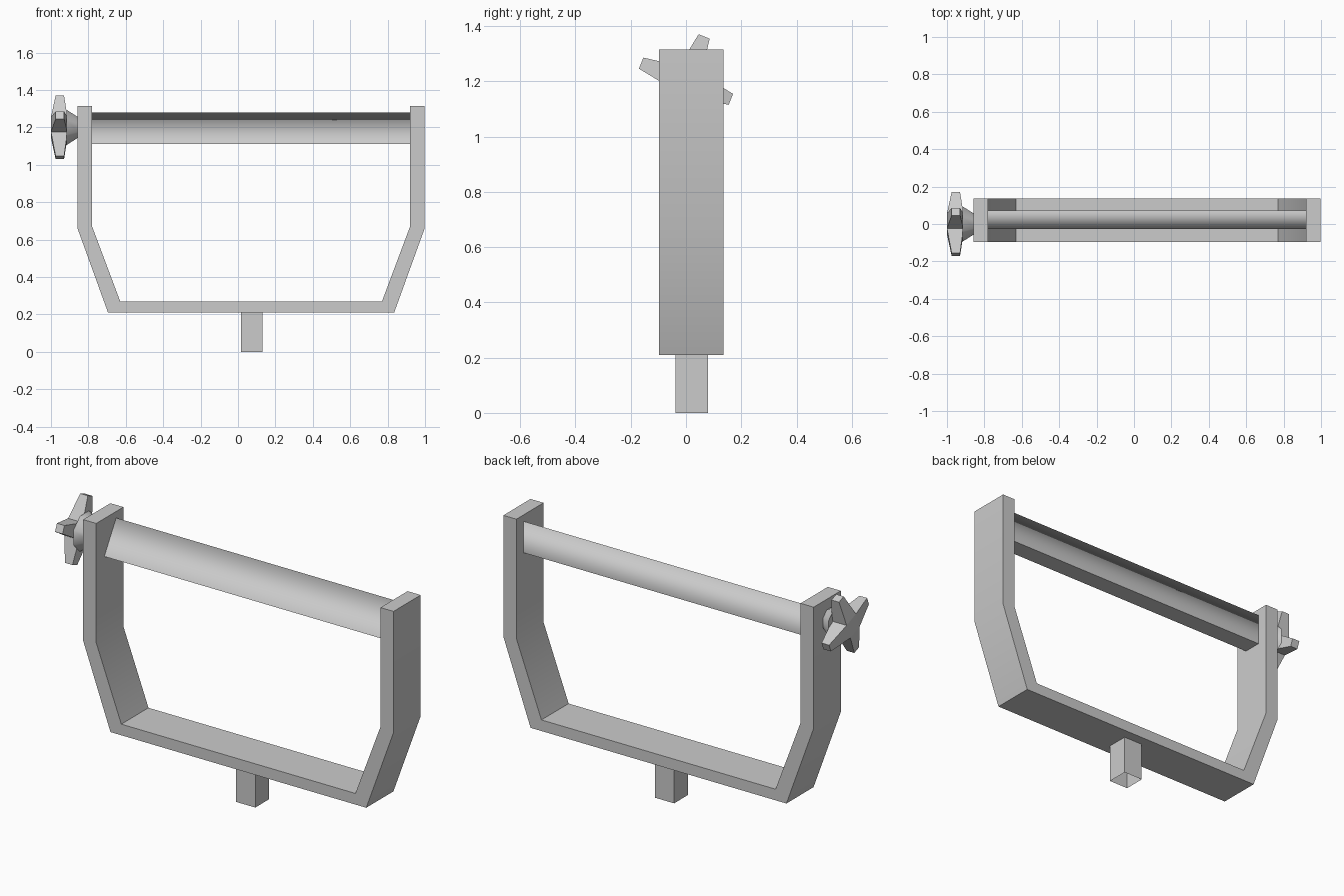
import bpy, bmesh, math

if "Cube" in bpy.data.objects:
    bpy.data.objects.remove(bpy.data.objects["Cube"])


def finish(name, bm, angle=None):
    bmesh.ops.recalc_face_normals(bm, faces=bm.faces)
    me = bpy.data.meshes.new(name)
    bm.to_mesh(me)
    bm.free()
    ob = bpy.data.objects.new(name, me)
    bpy.context.collection.objects.link(ob)
    if angle is not None:
        me.shade_smooth()
        me.set_sharp_from_angle(angle=math.radians(angle))
    return ob


def loft(bm, ring_a, ring_b, cap_a=True, cap_b=True):
    """Join two equal point rings with quads, optionally capping the ends."""
    a = [bm.verts.new(p) for p in ring_a]
    b = [bm.verts.new(p) for p in ring_b]
    n = len(a)
    sides = [bm.faces.new((a[i], a[(i + 1) % n], b[(i + 1) % n], b[i])) for i in range(n)]
    if cap_a:
        bm.faces.new(a)
    if cap_b:
        bm.faces.new(b)
    return a, b, sides


# U-shaped yoke: half profile mirrored about its own centre line
CX = 0.07
outer = [(0.765, 0.21), (0.928, 0.66), (0.928, 1.315)]
inner = [(0.85, 1.315), (0.85, 0.67), (0.70, 0.27)]
half = outer + inner
profile = [(CX + x, z) for x, z in half] + [(CX - x, z) for x, z in reversed(half)]
bm = bmesh.new()
loft(bm, [(x, -0.097, z) for x, z in profile], [(x, 0.135, z) for x, z in profile])
finish("yoke_frame", bm, 30)

# Square hollow stem, open underneath
square = [(0.015, -0.038), (0.13, -0.038), (0.13, 0.08), (0.015, 0.08)]
bm = bmesh.new()
loft(bm, [(x, y, 0) for x, y in square], [(x, y, 0.21) for x, y in square], False, False)
finish("stem", bm, 30)

# Three-sided cross bar between the posts, rounded shading over the top edge
tri = [(0.073, 1.28), (0.073, 1.11), (-0.028, 1.11)]
bm = bmesh.new()
_, _, sides = loft(bm, [(-0.78, y, z) for y, z in tri], [(0.92, y, z) for y, z in tri],
                   False, False)
for f in sides:
    f.smooth = True
sides[1].smooth = False
finish("cross_bar", bm)

# Four-armed knob, arms tapering in width and thickness
KZ = 1.2
bm = bmesh.new()


def star(x_root, x_tip):
    pts = []
    for k in range(4):
        a = math.radians(68 + 90 * k)
        for r, off, x in ((0.175, -0.0215, x_tip), (0.175, 0.0215, x_tip),
                          (0.043, 0.043, x_root)):
            pts.append((x, r * math.cos(a) - off * math.sin(a),
                        KZ + r * math.sin(a) + off * math.cos(a)))
    return pts


left, right, _ = loft(bm, star(-1.0, -0.975), star(-0.912, -0.93), False, False)
for ring in (left, right):
    bm.faces.new(ring[2::3])
    for k in range(4):
        bm.faces.new((ring[3 * k - 1], ring[3 * k], ring[3 * k + 1], ring[3 * k + 2]))
finish("knob_star", bm)

# Flared hub joining the knob to the post
bm = bmesh.new()


def circle(x, r, n=8):
    return [(x, r * math.cos(2 * math.pi * (i + 0.5) / n),
             KZ + r * math.sin(2 * math.pi * (i + 0.5) / n)) for i in range(n)]


loft(bm, circle(-0.918, 0.103), circle(-0.85, 0.056))
finish("knob_hub", bm, 50)
